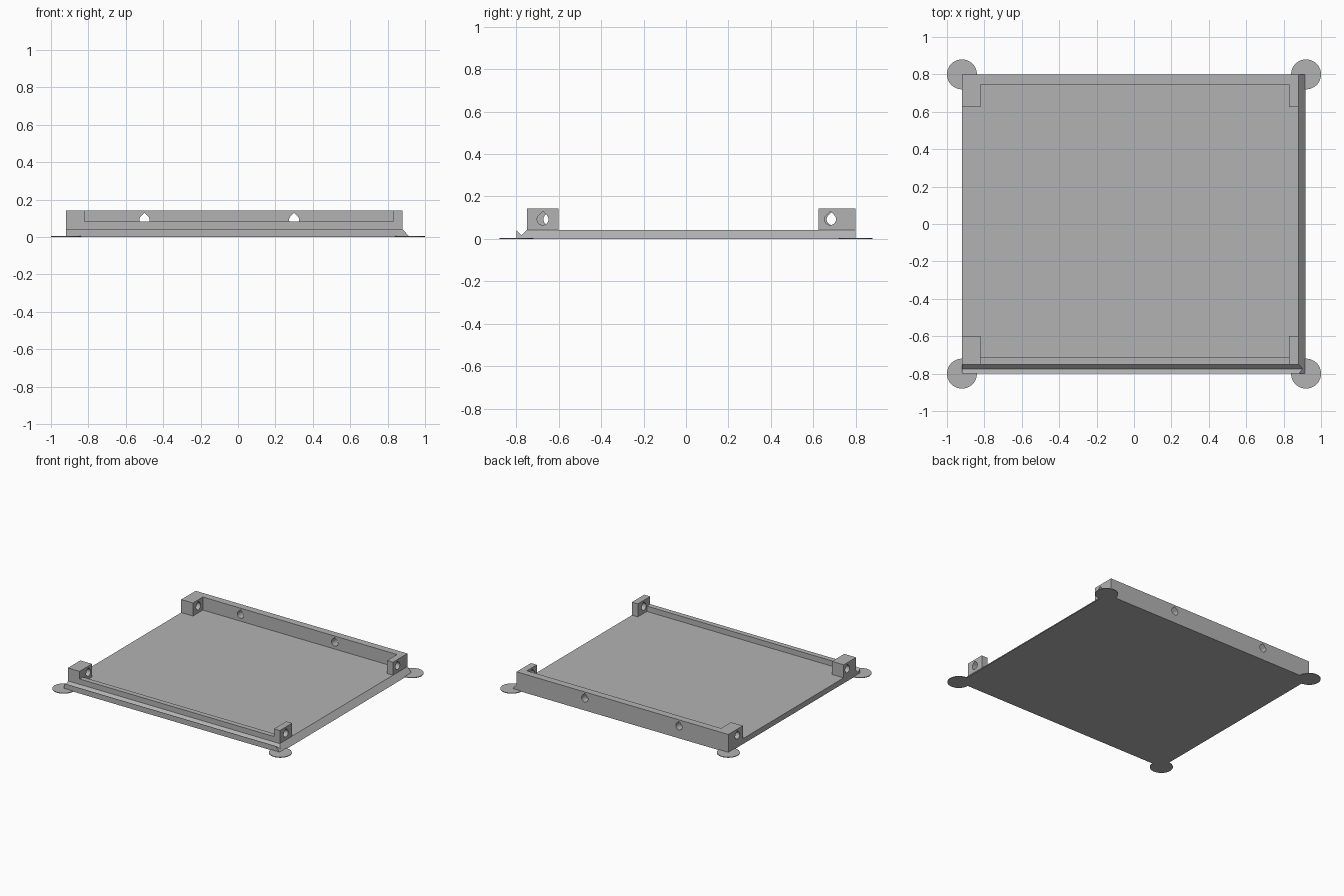
import bpy, bmesh, math
from mathutils import Vector

if "Cube" in bpy.data.objects:
    bpy.data.objects.remove(bpy.data.objects["Cube"])

grey = bpy.data.materials.new("plain grey")
grey.use_nodes = True
grey.diffuse_color = (0.45, 0.45, 0.45, 1)
grey.node_tree.nodes["Principled BSDF"].inputs["Base Color"].default_value = grey.diffuse_color

FLOOR, TOP, LIP = 0.042, 0.142, 0.083
LEFT, RIGHT = -0.92, 0.88


def prism(name, start, end):
    """Solid between two matching outlines."""
    bm = bmesh.new()
    a = [bm.verts.new(p) for p in start]
    b = [bm.verts.new(p) for p in end]
    bm.faces.new(a)
    bm.faces.new(b[::-1])
    for i in range(len(a)):
        j = (i + 1) % len(a)
        bm.faces.new((a[j], a[i], b[i], b[j]))
    bmesh.ops.recalc_face_normals(bm, faces=bm.faces)
    mesh = bpy.data.meshes.new(name)
    bm.to_mesh(mesh)
    bm.free()
    mesh.materials.append(grey)
    obj = bpy.data.objects.new(name, mesh)
    bpy.context.collection.objects.link(obj)
    return obj


def wall(name, outline, top):
    return prism(name, [(x, y, FLOOR) for x, y in outline], [(x, y, top) for x, y in outline])


def box(name, x0, x1, y0, y1, top):
    return wall(name, [(x0, y0), (x1, y0), (x1, y1), (x0, y1)], top)


def drill(obj, centre, axis):
    """Cut a teardrop hole along x or y."""
    r, z = 0.027, 0.092
    arc = [math.radians(135 + 270 * i / 24) for i in range(25)]
    outline = [(r * math.cos(t), z + r * math.sin(t)) for t in arc] + [(0, z + r * math.sqrt(2))]
    along = Vector((1, 0, 0)) if axis == "x" else Vector((0, 1, 0))
    across = Vector((0, 1, 0)) if axis == "x" else Vector((1, 0, 0))
    ring = [Vector(centre) + across * u + Vector((0, 0, v)) for u, v in outline]
    cutter = prism("hole_cutter", [p - along * 0.15 for p in ring], [p + along * 0.15 for p in ring])
    cutter.hide_render = True
    mod = obj.modifiers.new("hole", "BOOLEAN")
    mod.operation, mod.solver, mod.object = "DIFFERENCE", "EXACT", cutter
    bpy.context.view_layer.objects.active = obj
    bpy.ops.object.modifier_apply(modifier=mod.name)
    bpy.data.objects.remove(cutter)


# Base plate with a V groove along the front and a sloped right edge
section = [(-0.8, 0), (0.8, 0), (0.8, FLOOR), (-0.75, FLOOR), (-0.775, 0.017), (-0.8, FLOOR)]
prism("base_plate", [(LEFT, y, z) for y, z in section],
      [(RIGHT + (FLOOR - z) * 0.9, y, z) for y, z in section])

# Back wall with its two returns, one U-shaped outline
back = wall("back_wall", [(LEFT, 0.8), (LEFT, 0.625), (-0.82, 0.625), (-0.82, 0.745),
                          (0.83, 0.745), (0.83, 0.625), (RIGHT, 0.625), (RIGHT, 0.8)], TOP)
for x in (-0.5, 0.3):
    drill(back, (x, 0.77, 0), "y")
drill(back, (LEFT + 0.05, 0.69, 0), "x")
drill(back, (RIGHT - 0.02, 0.68, 0), "x")

# Low front rail between two drilled blocks
box("front_rail", -0.82, 0.83, -0.75, -0.71, LIP)
for name, x0, x1, hole_y in (("front_right_block", LEFT, -0.82, -0.645),
                             ("front_left_block", 0.83, RIGHT, -0.675)):
    block = box(name, x0, x1, -0.75, -0.6, TOP)
    drill(block, ((x0 + x1) / 2, hole_y, 0), "x")

# Thin round pads under the corners
for x in (-0.92, 0.92):
    for y in (-0.8, 0.8):
        ring = [(x + 0.08 * math.cos(t), y + 0.08 * math.sin(t))
                for t in (math.tau * i / 48 for i in range(48))]
        prism("corner_pad", [(u, v, 0) for u, v in ring], [(u, v, 0.005) for u, v in ring])
